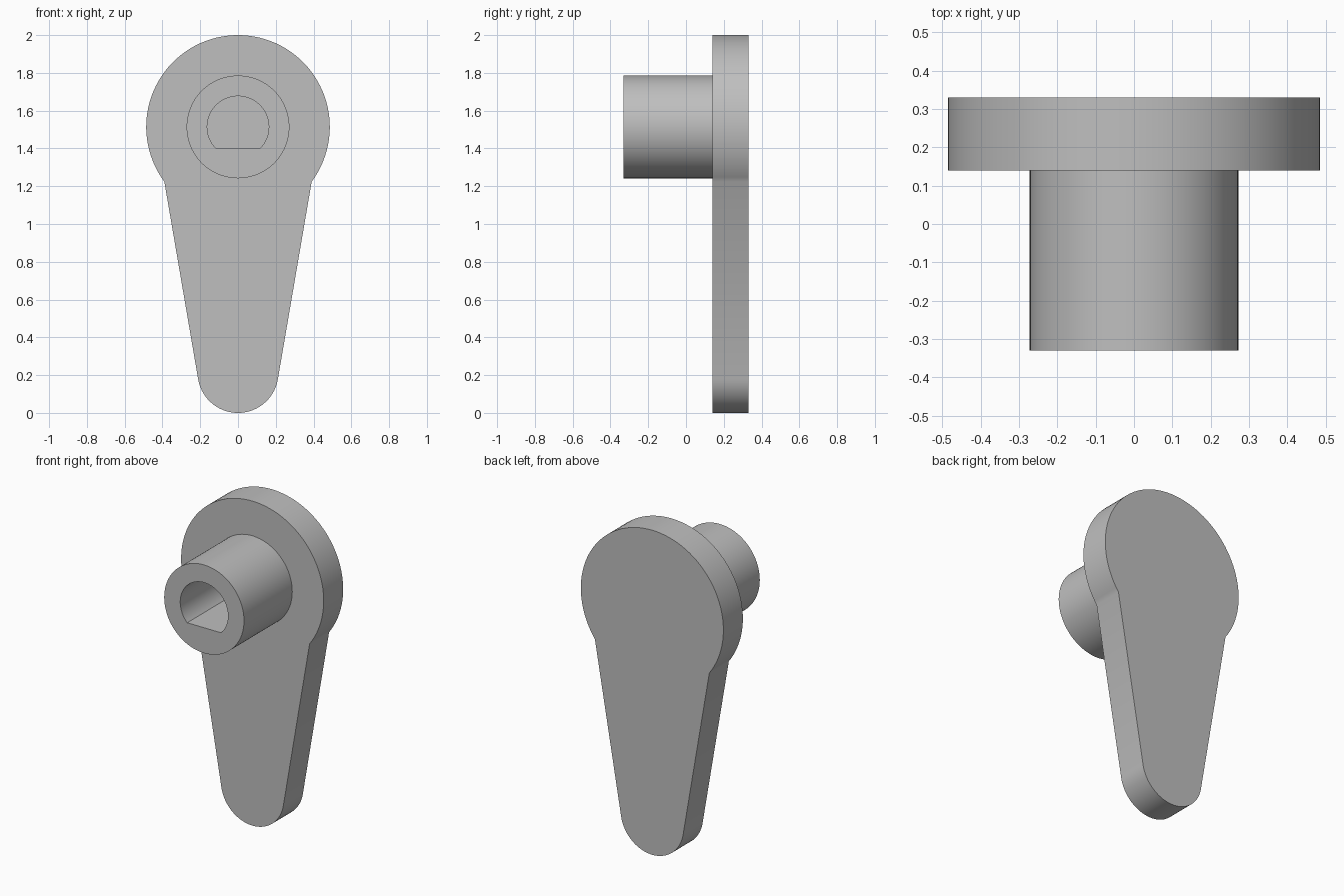
import bpy, bmesh
from math import sin, cos, asin, pi, radians

cube = bpy.data.objects.get("Cube")
if cube:
    bpy.data.objects.remove(cube)

HUB_Z = 1.514
FRONT, SEAM, BACK = -0.33, 0.14, 0.33

grey = bpy.data.materials.new("plain grey")
grey.use_nodes = True
colour = (0.52, 0.52, 0.52, 1)
grey.diffuse_color = colour
grey.node_tree.nodes["Principled BSDF"].inputs["Base Color"].default_value = colour


def arc(radius, centre_z, start, end, steps):
    """Points (x, z) along an arc, both ends included."""
    angles = [start + (end - start) * i / steps for i in range(steps + 1)]
    return [(radius * cos(a), centre_z + radius * sin(a)) for a in angles]


def add_loop(bm, points, y):
    return [bm.verts.new((x, y, z)) for x, z in points]


def bridge(bm, a, b):
    for i in range(len(a)):
        j = (i + 1) % len(a)
        bm.faces.new((a[i], a[j], b[j], b[i]))


def finish(bm, name):
    bmesh.ops.recalc_face_normals(bm, faces=bm.faces)
    mesh = bpy.data.meshes.new(name)
    bm.to_mesh(mesh)
    bm.free()
    mesh.materials.append(grey)
    obj = bpy.data.objects.new(name, mesh)
    bpy.context.collection.objects.link(obj)
    bpy.ops.object.select_all(action="DESELECT")
    obj.select_set(True)
    bpy.context.view_layer.objects.active = obj
    bpy.ops.object.shade_smooth_by_angle(angle=radians(30))
    return obj


# Lever plate: large round head, tapered arm and rounded tip
HEAD_R, TIP_R = 0.486, 0.214
join = asin(0.29 / HEAD_R)
taper = radians(9.8)
outline = arc(HEAD_R, HUB_Z, -join, pi + join, 72)
outline += arc(TIP_R, TIP_R, pi + taper, 2 * pi - taper, 36)
bm = bmesh.new()
front, back = add_loop(bm, outline, SEAM), add_loop(bm, outline, BACK)
bridge(bm, front, back)
bm.faces.new(front)
bm.faces.new(back)
finish(bm, "lever_plate")

# Hub: round boss with a D-shaped bore, closed off by the plate
HUB_R, BORE_R = 0.272, 0.163
outer = arc(HUB_R, HUB_Z, 0, 2 * pi, 96)[:-1]
flat_z = HUB_Z - BORE_R * sin(pi / 4)
bore = [(x, max(z, flat_z)) for x, z in arc(BORE_R, HUB_Z, 0, 2 * pi, 96)[:-1]]
bm = bmesh.new()
loops = [add_loop(bm, outer, SEAM), add_loop(bm, outer, FRONT),
         add_loop(bm, bore, FRONT), add_loop(bm, bore, SEAM)]
for a, b in zip(loops, loops[1:]):
    bridge(bm, a, b)
# Open rims face the plate, so orient the walls from the front ring
finish(bm, "hub")
